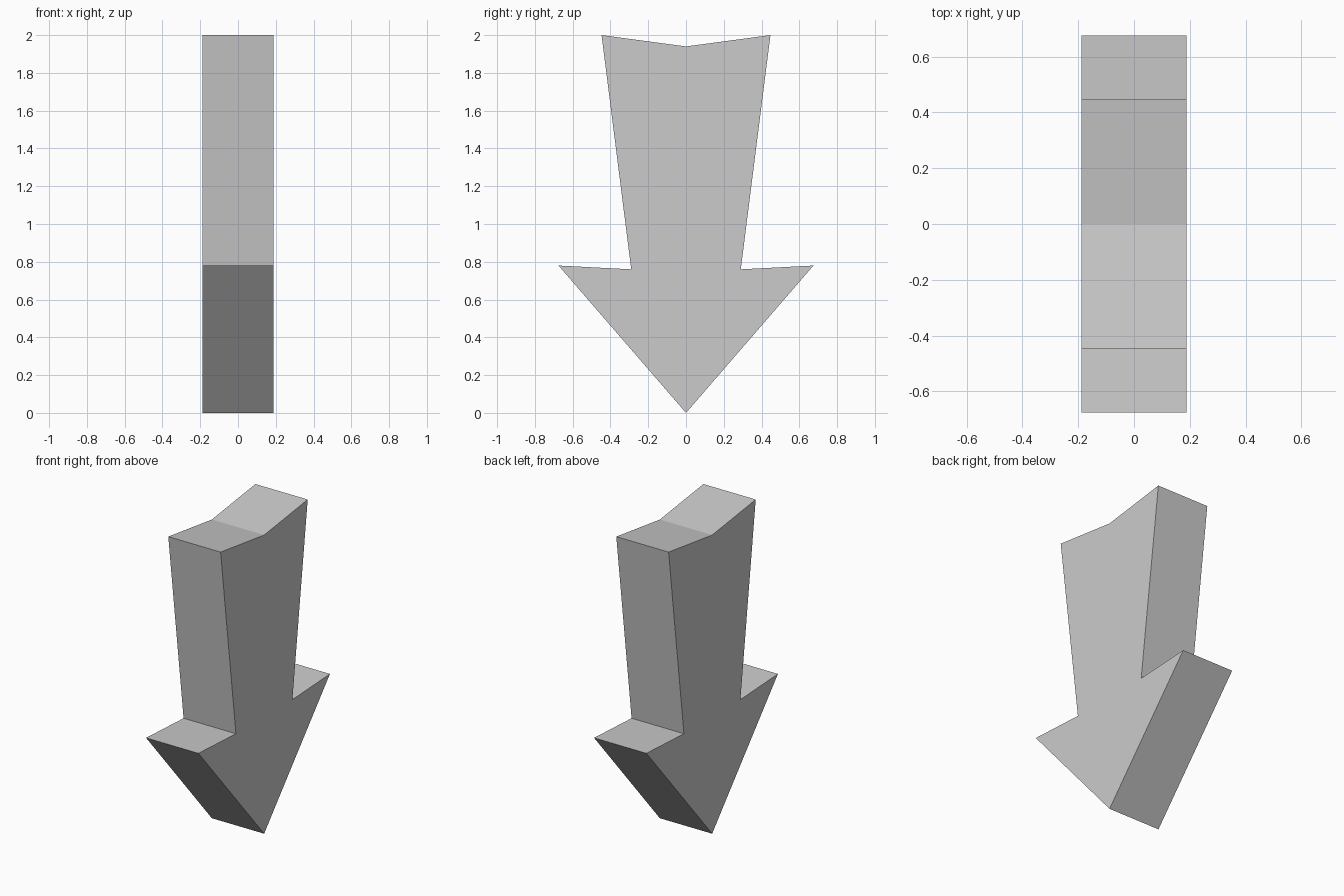
import bpy
import bmesh

cube = bpy.data.objects.get("Cube")
if cube:
    bpy.data.objects.remove(cube, do_unlink=True)

HALF_WIDTH = 0.188

# Plain grey finish
grey = bpy.data.materials.new("light grey")
grey.use_nodes = True
colour = (0.6, 0.6, 0.6, 1)
grey.diffuse_color = colour
grey.node_tree.nodes["Principled BSDF"].inputs["Base Color"].default_value = colour

# Half outline from the tip up to the notched tail, then mirrored
half = [(0, 0), (0.675, 0.78), (0.29, 0.76), (0.447, 2), (0, 1.94)]
outline = half + [(-y, z) for y, z in half[-2:0:-1]]

# Arrow: outline face extruded across its thickness
bm = bmesh.new()
face = bm.faces.new([bm.verts.new((-HALF_WIDTH, y, z)) for y, z in outline])
result = bmesh.ops.extrude_face_region(bm, geom=[face], use_keep_orig=True)
moved = [v for v in result["geom"] if isinstance(v, bmesh.types.BMVert)]
bmesh.ops.translate(bm, verts=moved, vec=(2 * HALF_WIDTH, 0, 0))
bmesh.ops.recalc_face_normals(bm, faces=bm.faces)

mesh = bpy.data.meshes.new("down_arrow")
bm.to_mesh(mesh)
bm.free()
mesh.materials.append(grey)
arrow = bpy.data.objects.new("down_arrow", mesh)
bpy.context.collection.objects.link(arrow)
